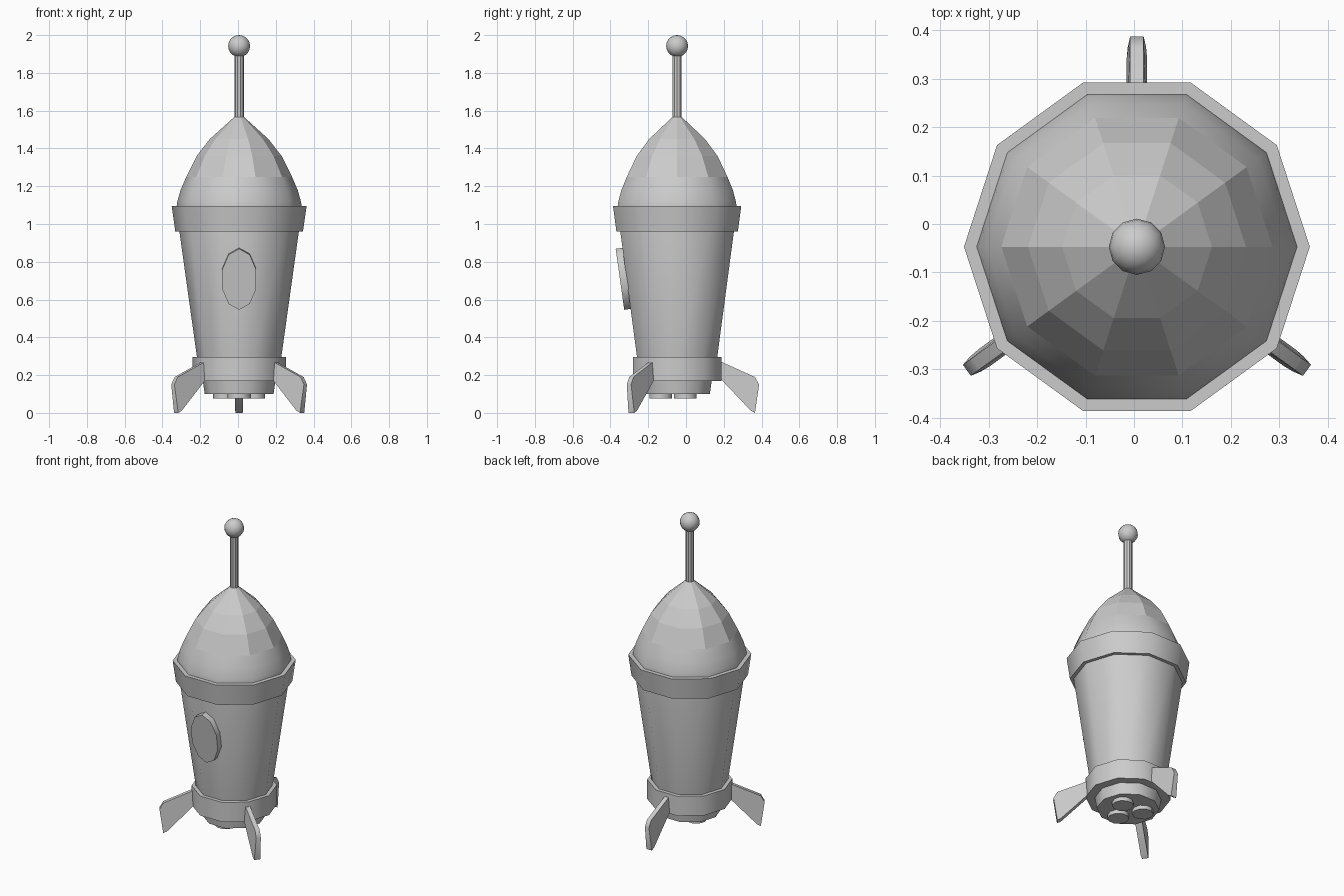
import bpy
import bmesh
from math import pi, cos, sin, radians, atan
from mathutils import Matrix, Vector

if "Cube" in bpy.data.objects:
    bpy.data.objects.remove(bpy.data.objects["Cube"])

CX, CY = 0.006, -0.047  # axis of the rocket body
grey = bpy.data.materials.new("light_grey")
grey.use_nodes = True
grey.diffuse_color = (0.6, 0.6, 0.6, 1)
grey.node_tree.nodes["Principled BSDF"].inputs["Base Color"].default_value = (0.6, 0.6, 0.6, 1)


def finish(name, bm, smooth=True):
    bmesh.ops.recalc_face_normals(bm, faces=bm.faces)
    mesh = bpy.data.meshes.new(name)
    bm.to_mesh(mesh)
    bm.free()
    mesh.materials.append(grey)
    obj = bpy.data.objects.new(name, mesh)
    bpy.context.collection.objects.link(obj)
    if smooth:
        bpy.ops.object.select_all(action='DESELECT')
        obj.select_set(True)
        bpy.context.view_layer.objects.active = obj
        bpy.ops.object.shade_smooth_by_angle(angle=radians(42))
    return obj


def lathe(name, profile, sides=10, x=CX, y=CY, smooth=True):
    """Closed turned solid from (radius, height) pairs."""
    bm = bmesh.new()
    rings = [[bm.verts.new((x + r * cos(2 * pi * i / sides), y + r * sin(2 * pi * i / sides), z))
              for i in range(sides)] for r, z in profile]
    for low, high in zip(rings, rings[1:]):
        for i in range(sides):
            j = (i + 1) % sides
            bm.faces.new((low[i], low[j], high[j], high[i]))
    bm.faces.new(rings[0])
    bm.faces.new(rings[-1])
    return finish(name, bm, smooth)


# Hull with rounded nose; the upper nose is faceted
hull = lathe("hull", [(0.217, 0.25), (0.333, 1.08), (0.327, 1.12), (0.31, 1.18), (0.28, 1.25),
                      (0.225, 1.36), (0.155, 1.45), (0.022, 1.57)])
for face in hull.data.polygons:
    if face.center.z > 1.25:
        face.use_smooth = False

# Bands and engine base
lathe("upper_band", [(0.338, 0.96), (0.357, 1.095)])
lathe("lower_band", [(0.247, 0.17), (0.247, 0.295)])
lathe("engine_base", [(0.182, 0.1), (0.194, 0.18)])

# Three engine nozzles
for k in range(3):
    a = radians(-90 + 120 * k)
    lathe(f"nozzle_{k + 1}", [(0.062, 0.075), (0.062, 0.11)], 10,
          CX + 0.087 * cos(a), CY + 0.087 * sin(a))

# Antenna
lathe("antenna_rod", [(0.025, 1.56), (0.025, 1.91)], 10, smooth=False)
bm = bmesh.new()
bmesh.ops.create_uvsphere(bm, u_segments=12, v_segments=10, radius=0.058,
                          matrix=Matrix.Translation((CX, CY, 1.942)))
finish("antenna_ball", bm)

# Oval porthole leaning with the hull wall
bm = bmesh.new()
bmesh.ops.create_cone(bm, cap_ends=True, segments=10, radius1=1, radius2=1, depth=0.07)
spin = Matrix.Rotation(pi / 10 - pi / 2, 4, 'Z')
verts = sorted(bm.verts, key=lambda v: v.co.x)
if abs(verts[0].co.y) > 0.01:  # put corners on the sides
    bm.transform(spin)
lean = Matrix.Rotation(pi / 2 + atan(0.14), 4, 'X')
bm.transform(Matrix.Translation((CX, -0.315, 0.712)) @ lean @ Matrix.Diagonal((0.095, 0.163, 1, 1)))
finish("porthole", bm)

# Fins: outline in (radius, height, half thickness)
OUTLINE = [(0.2, 0.285, 0.014), (0.235, 0.27, 0.014), (0.412, 0.19, 0.014), (0.434, 0.15, 0.014),
           (0.412, 0.0, 0.019), (0.39, 0.012, 0.021), (0.235, 0.175, 0.021), (0.2, 0.21, 0.021)]
for name, angle in (("back_fin", 90), ("left_fin", -36), ("right_fin", 216)):
    bm = bmesh.new()
    near, far = [[bm.verts.new((r, s * t, z)) for r, z, t in OUTLINE] for s in (-1, 1)]
    bm.faces.new(near)
    bm.faces.new(far)
    for i in range(len(OUTLINE)):
        j = (i + 1) % len(OUTLINE)
        bm.faces.new((near[i], near[j], far[j], far[i]))
    bm.transform(Matrix.Translation((CX, CY, 0)) @ Matrix.Rotation(radians(angle), 4, 'Z'))
    finish(name, bm)
